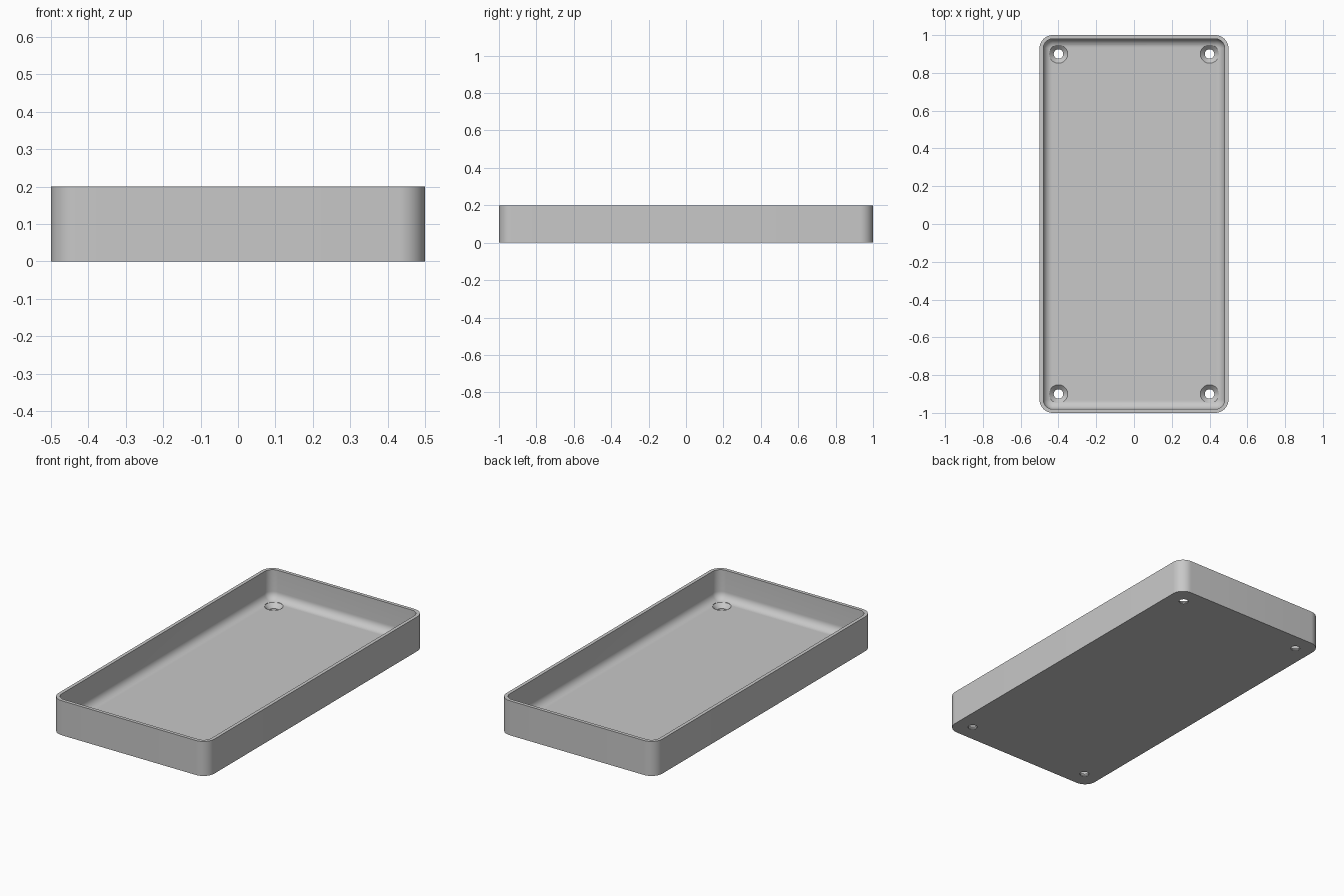
import bpy, bmesh, math

cube = bpy.data.objects.get("Cube")
if cube:
    bpy.data.objects.remove(cube, do_unlink=True)

HALF_X, HALF_Y, HEIGHT = 0.5, 1.0, 0.2
CORNER, WALL, FLOOR, FILLET = 0.07, 0.02, 0.03, 0.045
HOLE_X, HOLE_Y, HOLE_R, SINK_R = 0.4, 0.9, 0.025, 0.049

grey = bpy.data.materials.new("plain_grey")
grey.use_nodes = True
colour = (0.58, 0.58, 0.58, 1)
grey.diffuse_color = colour
grey.node_tree.nodes["Principled BSDF"].inputs["Base Color"].default_value = colour


def rounded_ring(bm, inset, z, steps=12):
    """Rounded rectangle of vertices, inset from the outer outline."""
    r = CORNER - inset
    cx, cy = HALF_X - CORNER, HALF_Y - CORNER
    verts = []
    for i, (sx, sy) in enumerate([(1, 1), (-1, 1), (-1, -1), (1, -1)]):
        for k in range(steps + 1):
            a = math.pi / 2 * (i + k / steps)
            verts.append(bm.verts.new((sx * cx + r * math.cos(a), sy * cy + r * math.sin(a), z)))
    return verts


def circle_ring(bm, x, y, r, z, n=40):
    return [bm.verts.new((x + r * math.cos(math.tau * k / n), y + r * math.sin(math.tau * k / n), z))
            for k in range(n)]


def loft(bm, rings):
    """Skin a stack of rings and cap both ends."""
    for a, b in zip(rings, rings[1:]):
        for k in range(len(a)):
            j = (k + 1) % len(a)
            bm.faces.new((a[k], a[j], b[j], b[k]))
    bm.faces.new(rings[0])
    bm.faces.new(rings[-1])


def make_object(name, bm):
    bmesh.ops.recalc_face_normals(bm, faces=bm.faces[:])
    mesh = bpy.data.meshes.new(name)
    bm.to_mesh(mesh)
    bm.free()
    mesh.materials.append(grey)
    obj = bpy.data.objects.new(name, mesh)
    bpy.context.collection.objects.link(obj)
    return obj


# Tray: outer wall, rim, inner wall and filleted floor
profile = [(0, 0), (0, HEIGHT), (WALL, HEIGHT)]
for k in range(11):
    a = math.pi / 2 * k / 10
    profile.append((WALL + FILLET * (1 - math.cos(a)), FLOOR + FILLET * (1 - math.sin(a))))
bm = bmesh.new()
loft(bm, [rounded_ring(bm, inset, z) for inset, z in profile])
tray = make_object("tray", bm)

# Countersunk screw holes in the four corners
bm = bmesh.new()
sink_bottom = FLOOR - (SINK_R - HOLE_R)
for sx in (-1, 1):
    for sy in (-1, 1):
        loft(bm, [circle_ring(bm, sx * HOLE_X, sy * HOLE_Y, r, z) for r, z in
                  [(HOLE_R, -0.05), (HOLE_R, sink_bottom), (SINK_R, FLOOR), (SINK_R, HEIGHT / 2)]])
cutter = make_object("screw_hole_cutter", bm)
cutter.hide_render = True

cut = tray.modifiers.new("screw_holes", 'BOOLEAN')
cut.operation = 'DIFFERENCE'
cut.solver = 'EXACT'
cut.object = cutter
bpy.context.view_layer.update()
result = bpy.data.meshes.new_from_object(tray.evaluated_get(bpy.context.evaluated_depsgraph_get()))
tray.modifiers.clear()
tray.data = result
bpy.data.objects.remove(cutter, do_unlink=True)

# Smooth curves, sharp edges
for o in bpy.context.selected_objects:
    o.select_set(False)
tray.select_set(True)
bpy.context.view_layer.objects.active = tray
bpy.ops.object.shade_smooth_by_angle(angle=math.radians(30))
